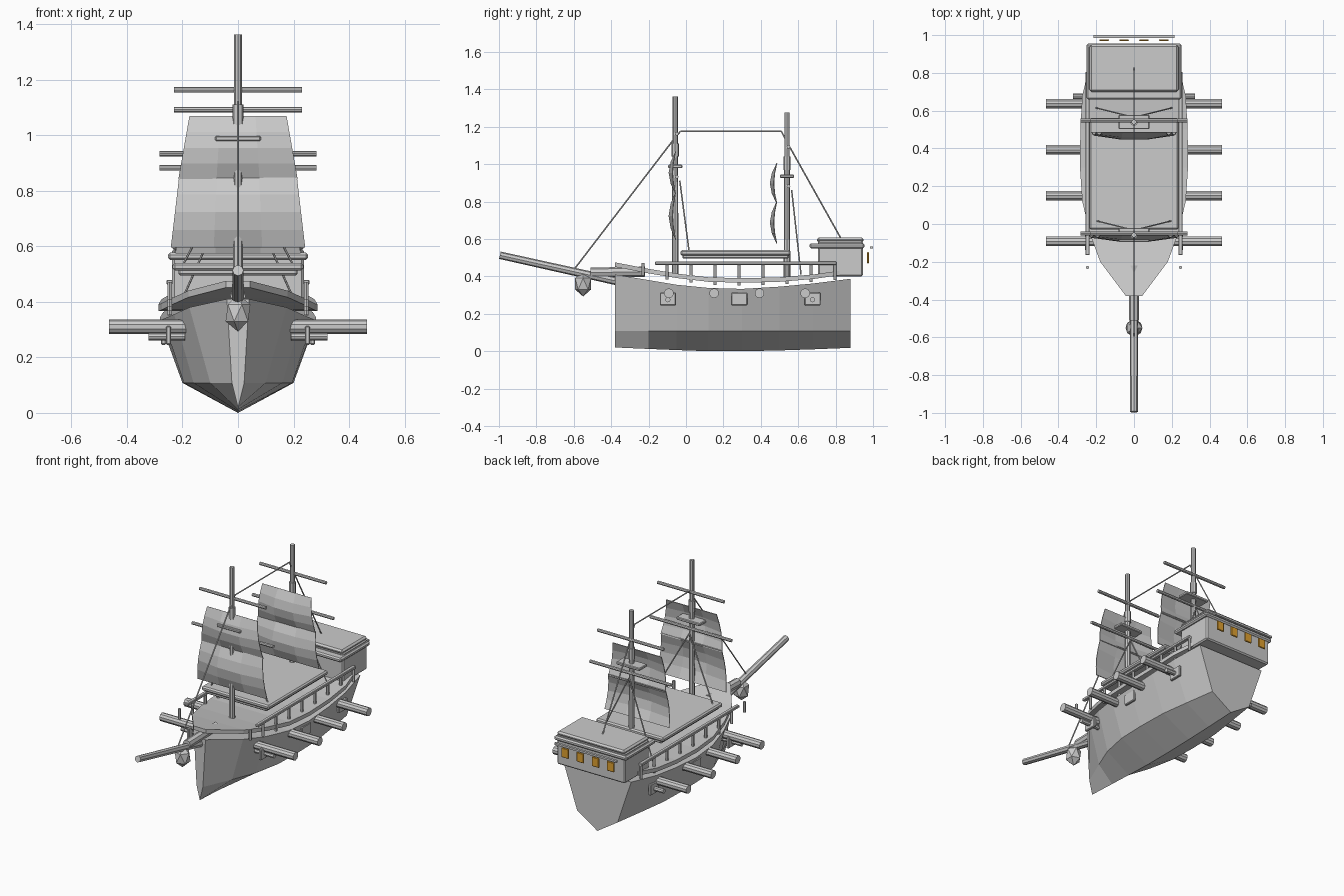
import bpy, bmesh, math
from mathutils import Vector

if "Cube" in bpy.data.objects:
    bpy.data.objects.remove(bpy.data.objects["Cube"])


def mesh_object(name, verts, faces):
    me = bpy.data.meshes.new(name)
    me.from_pydata(verts, [], faces)
    bm = bmesh.new()
    bm.from_mesh(me)
    bmesh.ops.recalc_face_normals(bm, faces=bm.faces)
    bm.to_mesh(me)
    bm.free()
    ob = bpy.data.objects.new(name, me)
    bpy.context.collection.objects.link(ob)
    return ob


def box(name, lo, hi, bevel=0.0):
    lo, hi = Vector(lo), Vector(hi)
    bpy.ops.mesh.primitive_cube_add(size=1, location=(lo + hi) / 2)
    ob = bpy.context.object
    ob.name = name
    ob.scale = hi - lo
    bpy.ops.object.transform_apply(location=False, rotation=False, scale=True)
    if bevel:
        m = ob.modifiers.new("bevel", 'BEVEL')
        m.width = bevel
        m.segments = 1
    return ob


def rod(name, a, b, r, r2=None, sides=8):
    a, b = Vector(a), Vector(b)
    d = b - a
    bpy.ops.mesh.primitive_cone_add(vertices=sides, radius1=r, radius2=r if r2 is None else r2,
                                    depth=d.length, location=(a + b) / 2)
    ob = bpy.context.object
    ob.name = name
    ob.rotation_euler = d.to_track_quat('Z', 'Y').to_euler()
    return ob


def loft(name, rings):
    n = len(rings[0])
    verts = [p for r in rings for p in r]
    faces = [(i * n + j, i * n + (j + 1) % n, (i + 1) * n + (j + 1) % n, (i + 1) * n + j)
             for i in range(len(rings) - 1) for j in range(n)]
    faces += [tuple(range(n)), tuple(range(len(verts) - n, len(verts)))]
    return mesh_object(name, verts, faces)


# Hull stations: y, top half width, chine half width, top z, keel z, deck z
stations = [(-0.38, 0.04, 0.022, 0.41, 0.02, 0.465),
            (-0.20, 0.175, 0.10, 0.38, 0.012, 0.43),
            (-0.05, 0.23, 0.16, 0.355, 0.006, 0.405),
            (0.12, 0.27, 0.195, 0.338, 0.0, 0.385),
            (0.30, 0.282, 0.20, 0.333, 0.0, 0.38),
            (0.50, 0.28, 0.195, 0.345, 0.004, 0.385),
            (0.68, 0.27, 0.17, 0.362, 0.01, 0.40),
            (0.88, 0.235, 0.14, 0.387, 0.018, 0.42)]
loft("hull", [[(0, y, k), (c, y, 0.108), (w, y, t), (-w, y, t), (-c, y, 0.108)]
              for y, w, c, t, k, d in stations])

# Deck plate following the sheer line
loft("deck", [[(w + .004, min(y, .82), d - .014), (w + .004, min(y, .82), d + .01),
               (-w - .004, min(y, .82), d + .01), (-w - .004, min(y, .82), d - .014)]
              for y, w, c, t, k, d in stations])


def deck_z(y):
    for s, e in zip(stations, stations[1:]):
        if y <= e[0]:
            return s[5] + (e[5] - s[5]) * (y - s[0]) / (e[0] - s[0])
    return 0.42


# Raised hatch slab amidships
box("hatch_base", (-0.215, -0.02, 0.495), (0.215, 0.55, 0.52), 0.006)
box("hatch_roof", (-0.235, -0.03, 0.512), (0.235, 0.56, 0.54), 0.008)

# Stern cabin with roof mouldings and a rear trim bar
box("stern_cabin", (-0.237, 0.705, 0.40), (0.237, 0.945, 0.59), 0.008)
box("cabin_cornice", (-0.252, 0.66, 0.55), (0.252, 0.955, 0.577), 0.008)
box("cabin_roof", (-0.235, 0.70, 0.582), (0.235, 0.95, 0.608), 0.01)
box("stern_trim", (-0.215, 0.985, 0.548), (0.215, 1.0, 0.56))

# Glowing stern windows
glow = bpy.data.materials.new("amber_glass")
glow.diffuse_color = (0.75, 0.36, 0.03, 1)
glow.use_nodes = True
glow.node_tree.nodes["Principled BSDF"].inputs["Base Color"].default_value = glow.diffuse_color
for i in range(4):
    x = -0.158 + i * 0.1053
    box("stern_window", (x - .025, .968, .47), (x + .025, .978, .53), .003).data.materials.append(glow)

for s in (-1, 1):
    # Big guns, small guns and port lids
    for y in (-0.092, 0.15, 0.393, 0.637):
        rod("cannon", (s * 0.17, y, 0.31), (s * 0.465, y, 0.31), 0.026, sides=10)
    for y in (-0.097, 0.677):
        rod("small_gun", (s * 0.19, y, 0.275), (s * 0.322, y, 0.275), 0.014)
    for y in (-0.097, 0.285, 0.677):
        x = s * (0.268 if y == 0.285 else 0.25)
        box("gun_port", (x - .009, y - .043, .245), (x + .009, y + .043, .313), .004)
    # Railing
    for i in range(9):
        y = -0.23 + i * 0.1283
        rod("rail_post", (s * 0.246, y, deck_z(y) - 0.03), (s * 0.246, y, 0.472), 0.009, sides=6)
    box("rail", (s * .246 - .011, -.165, .462), (s * .246 + .011, .805, .479), .003)

# Bowsprit, its support and the faceted figurehead
rod("bowsprit", (0, -0.36, 0.372), (0, -0.995, 0.513), 0.022, 0.02)
rod("bowsprit_support", (0, -0.22, 0.425), (0, -0.51, 0.42), 0.027)
bpy.ops.mesh.primitive_ico_sphere_add(subdivisions=1, radius=0.05, location=(0, -0.55, 0.36))
bpy.context.object.name = "figurehead"
bpy.context.object.scale = (1, 1, 1.35)


def sail(name, y, z0, z1, w0, w1, depth=0.036):
    us, rows = (-1, -0.36, 0.36, 1), 4
    verts = []
    for r in range(rows + 1):
        v = r / rows
        for u in us:
            belly = depth * math.sin(math.pi * v) * (0.45 + 0.63 * (1 - u * u))
            verts.append((u * (w0 + (w1 - w0) * v), y - belly, z0 + (z1 - z0) * v))
    faces = [(r * 4 + c, r * 4 + c + 1, r * 4 + c + 5, r * 4 + c + 4)
             for r in range(rows) for c in range(3)]
    ob = mesh_object(name, verts, faces)
    m = ob.modifiers.new("cloth", 'SOLIDIFY')
    m.thickness = 0.004


# Masts: y, foot z, joint z, top z, yard heights, platform z
for label, y, z0, zj, z1, yards, nest in (
        ("fore", -0.058, 0.40, 1.11, 1.363, ((0.933, 0.282), (1.163, 0.23)), 0.988),
        ("main", 0.54, 0.38, 1.04, 1.275, ((0.882, 0.282), (1.092, 0.23)), 0.935)):
    rod(label + "_mast", (0, y, z0), (0, y, zj), 0.018, 0.015)
    rod(label + "_topmast", (0, y, zj - 0.1), (0, y, z1), 0.014)
    rod(label + "_mast_cap", (0, y, zj - 0.07), (0, y, zj), 0.02)
    for z, w in yards:
        rod(label + "_yard", (-w, y + .008, z), (w, y + .008, z), 0.01)
    box(label + "_lookout", (-.082, y - .038, nest - .009), (.082, y + .038, nest + .009), .004)
    # Shrouds down to the sides
    for s in (-1, 1):
        top, foot = ((0.91, 0.53) if label == "fore" else (0.86, 0.41))
        rod(label + "_shroud", (0, y + .025, top), (s * 0.2, y + .075, foot), 0.004, sides=6)

sail("fore_lower_sail", -0.057, 0.595, 0.85, 0.242, 0.212)
sail("fore_upper_sail", -0.057, 0.84, 1.068, 0.215, 0.175)
sail("main_lower_sail", 0.488, 0.575, 0.80, 0.225, 0.20)
sail("main_upper_sail", 0.488, 0.79, 1.005, 0.20, 0.17)

# Stay rope from bowsprit over both mast tops to the stern cabin
path = [(-0.6, 0.435), (-0.06, 1.14), (-0.03, 1.175), (0.51, 1.175), (0.55, 1.10), (0.83, 0.60)]
for a, b in zip(path, path[1:]):
    rod("stay_rope", (0, *a), (0, *b), 0.004, sides=6)
